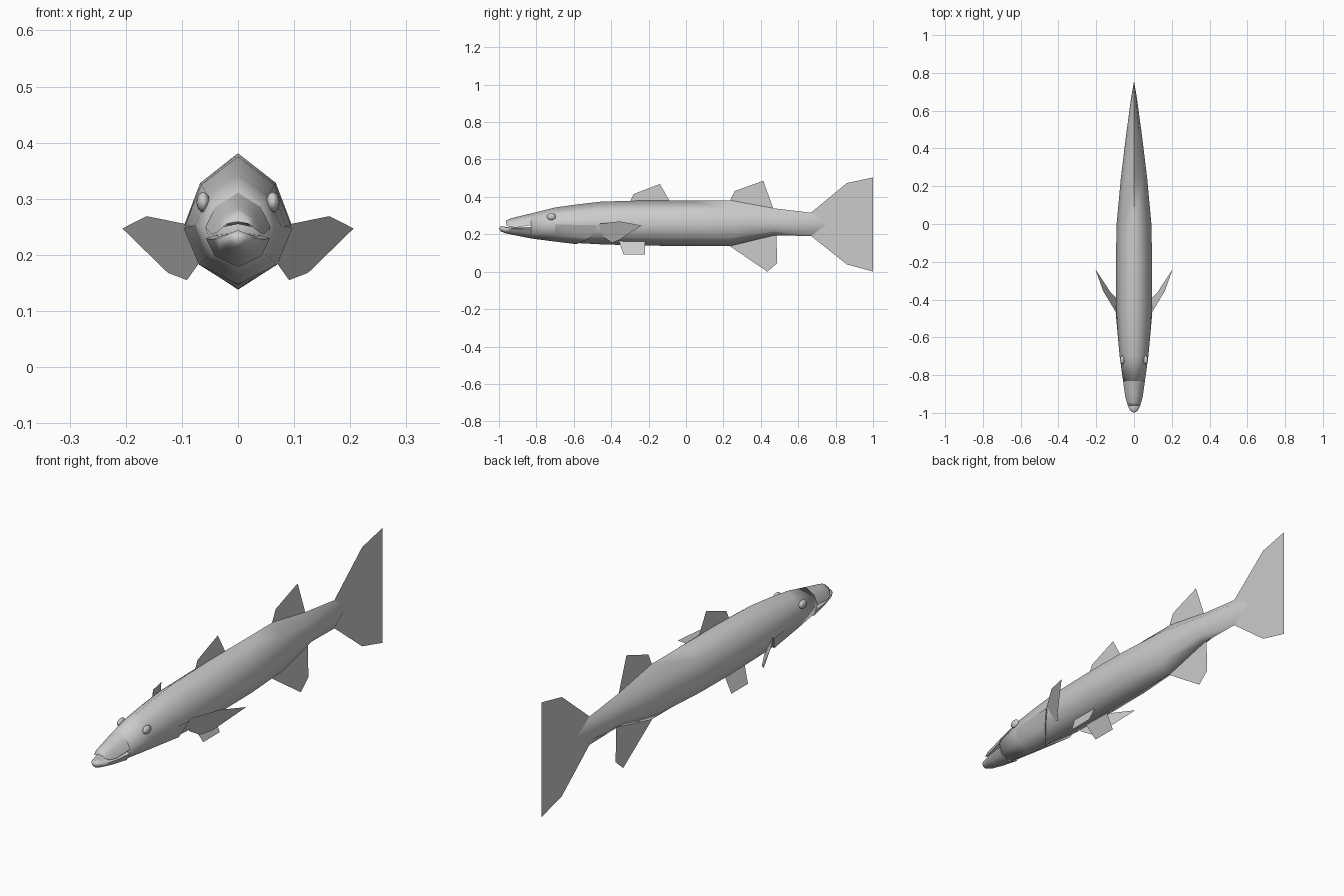
import bpy, bmesh, math
from mathutils import Matrix

if "Cube" in bpy.data.objects:
    bpy.data.objects.remove(bpy.data.objects["Cube"])

grey = bpy.data.materials.new("fish_grey")
grey.diffuse_color = (0.6, 0.6, 0.6, 1)
grey.use_nodes = True
grey.node_tree.nodes["Principled BSDF"].inputs["Base Color"].default_value = grey.diffuse_color


def finish(name, bm, smooth=True, fix=True):
    if fix:
        bmesh.ops.recalc_face_normals(bm, faces=bm.faces)
    me = bpy.data.meshes.new(name)
    bm.to_mesh(me)
    bm.free()
    me.materials.append(grey)
    if smooth:
        me.shade_smooth()
        me.set_sharp_from_angle(angle=math.radians(85))
    ob = bpy.data.objects.new(name, me)
    bpy.context.collection.objects.link(ob)
    return ob


def ring(y, w, top, mid, bot):
    """Eight-sided section with a ridge above and a keel below."""
    up, low = mid + 0.59 * (top - mid), mid - 0.62 * (mid - bot)
    half = [(0.7 * w, up), (w, mid), (0.72 * w, low)]
    pts = [(0, top)] + half + [(0, bot)] + [(-x, z) for x, z in reversed(half)]
    return [(x, y, z) for x, z in pts]


def loft(name, sections, tip=None):
    bm = bmesh.new()
    rings = [[bm.verts.new(p) for p in ring(*s)] for s in sections]
    for a, b in zip(rings, rings[1:]):
        for i in range(8):
            j = (i + 1) % 8
            bm.faces.new((a[i], a[j], b[j], b[i]))
    bm.faces.new(rings[0])
    end = rings[-1]
    if tip:
        v = bm.verts.new(tip)
        for i in range(8):
            bm.faces.new((end[i], end[(i + 1) % 8], v))
    else:
        bm.faces.new(end)
    return finish(name, bm)


def fin(name, pts):
    bm = bmesh.new()
    bm.faces.new([bm.verts.new(p) for p in pts])
    return finish(name, bm, smooth=False, fix=False)


# Body, from the mouth corners to the tail root
loft("body", [
    (-0.83, 0.058, 0.318, 0.255, 0.185),
    (-0.70, 0.076, 0.350, 0.260, 0.168),
    (-0.58, 0.086, 0.367, 0.260, 0.160),
    (-0.45, 0.094, 0.382, 0.260, 0.153),
    (-0.20, 0.096, 0.388, 0.260, 0.146),
    (0.00, 0.092, 0.388, 0.260, 0.145),
    (0.24, 0.070, 0.388, 0.262, 0.145),
    (0.47, 0.042, 0.346, 0.265, 0.201),
    (0.67, 0.015, 0.322, 0.263, 0.198),
], tip=(0, 0.757, 0.265))

# Jaws: the upper one is arched underneath, the lower one juts forward
loft("upper_jaw", [
    (-0.83, 0.058, 0.318, 0.255, 0.262),
    (-0.91, 0.047, 0.299, 0.243, 0.262),
    (-0.945, 0.038, 0.289, 0.247, 0.266),
    (-0.962, 0.026, 0.279, 0.257, 0.266),
])
loft("lower_jaw", [
    (-0.83, 0.057, 0.246, 0.236, 0.185),
    (-0.91, 0.046, 0.243, 0.235, 0.201),
    (-0.965, 0.032, 0.247, 0.236, 0.212),
    (-0.99, 0.018, 0.251, 0.239, 0.222),
], tip=(0, -1.0, 0.238))

# Gill cover wrapping the lower half, with a raised rear edge
front = [(0.076, -0.70, 0.260), (0.055, -0.70, 0.203), (0, -0.70, 0.168)]
rear = [(0.097, -0.47, 0.255), (0.070, -0.51, 0.190), (0, -0.585, 0.154)]
wall = [(x * 0.88, y, z + (0.26 - z) * 0.12) for x, y, z in rear]
bm = bmesh.new()
rows = []
for row in (front, rear, wall):
    full = row + [(-x, y, z) for x, y, z in reversed(row[:2])]
    rows.append([bm.verts.new(p) for p in full])
for a, b in zip(rows, rows[1:]):
    for i in range(4):
        bm.faces.new((a[i], b[i], b[i + 1], a[i + 1]))
finish("gill_cover", bm)

# Eyes and paired fins
for side, s in (("right", 1), ("left", -1)):
    bm = bmesh.new()
    bmesh.ops.create_uvsphere(bm, u_segments=12, v_segments=8, radius=1)
    bm.transform(Matrix.Translation((s * 0.062, -0.72, 0.301))
                 @ Matrix.Diagonal((0.012, 0.024, 0.018, 1)))
    finish("eye_" + side, bm)
    fin("pectoral_fin_" + side, [(s * x, y, z) for x, y, z in (
        (0.094, -0.47, 0.262), (0.163, -0.355, 0.276), (0.206, -0.237, 0.254),
        (0.125, -0.36, 0.175), (0.091, -0.395, 0.162), (0.071, -0.44, 0.190))])
    fin("pelvic_fin_" + side, [(s * x, y, z) for x, y, z in (
        (0.033, -0.358, 0.170), (0.066, -0.335, 0.100),
        (0.066, -0.22, 0.100), (0.033, -0.22, 0.170))])

# Fins on the centre line, given as (y, z) outlines
for name, outline in {
    "front_dorsal_fin": [(-0.30, 0.38), (-0.28, 0.422), (-0.14, 0.476), (-0.088, 0.385)],
    "rear_dorsal_fin": [(0.235, 0.385), (0.26, 0.438), (0.413, 0.493), (0.467, 0.343)],
    "anal_fin": [(0.23, 0.147), (0.47, 0.203), (0.483, 0.203), (0.488, 0.053), (0.435, 0.007)],
    "tail_fin": [(0.67, 0.324), (0.67, 0.197), (0.86, 0.046), (1.0, 0.008),
                 (1.0, 0.511), (0.86, 0.481)],
}.items():
    fin(name, [(0, y, z) for y, z in outline])

# Rest the lowest fin tip on the ground
bpy.context.view_layer.update()
low = min(v.co.z for o in bpy.data.objects for v in o.data.vertices)
for o in bpy.data.objects:
    o.data.transform(Matrix.Translation((0, 0, -low)))
